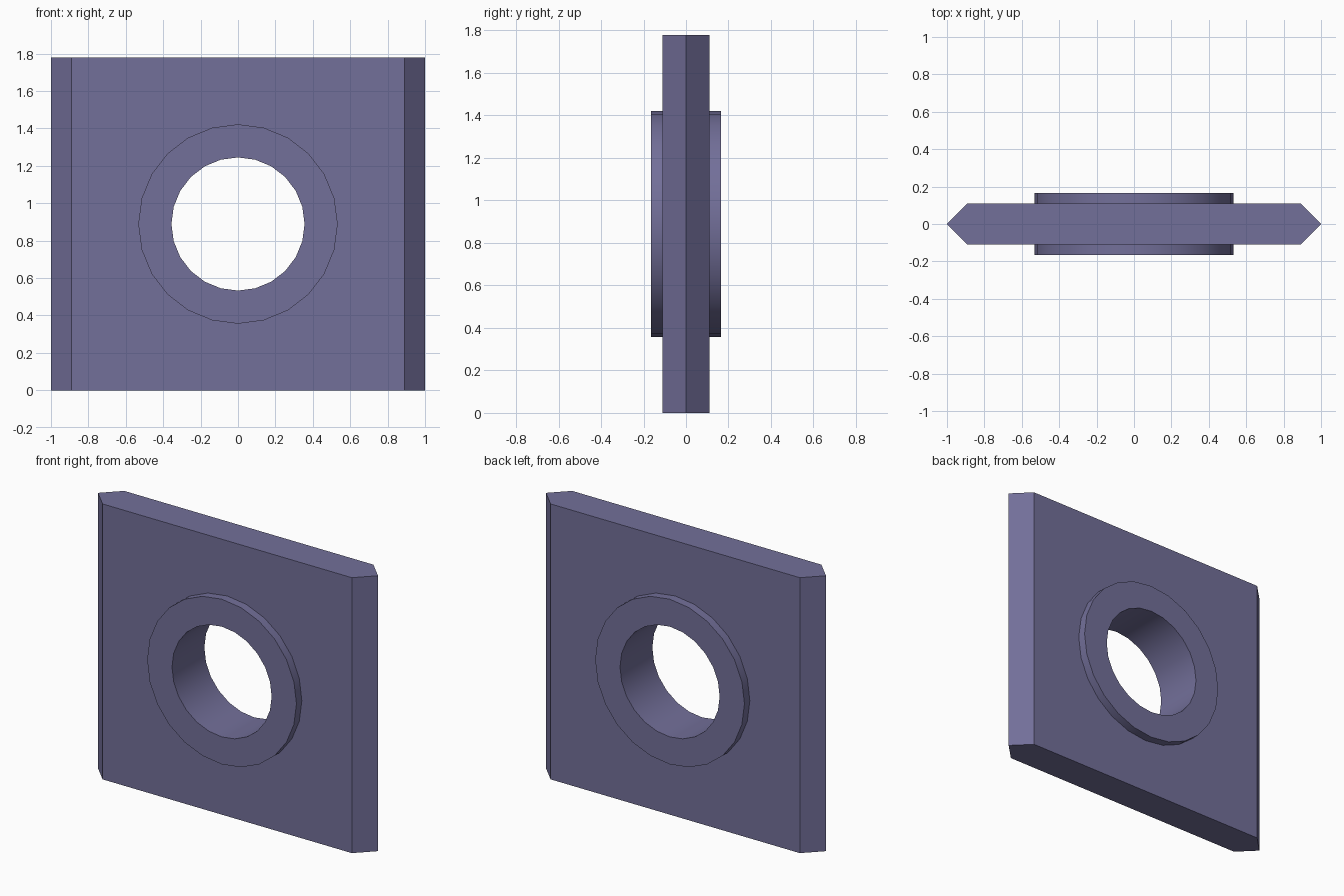
import bpy, bmesh
from math import radians

if "Cube" in bpy.data.objects:
    bpy.data.objects.remove(bpy.data.objects["Cube"])

CENTRE_Z = 0.889
SIDES = 24


def material(name, colour):
    mat = bpy.data.materials.new(name)
    mat.diffuse_color = colour
    mat.use_nodes = True
    mat.node_tree.nodes["Principled BSDF"].inputs["Base Color"].default_value = mat.diffuse_color
    return mat


def add_object(name, bm, mat=None):
    bmesh.ops.recalc_face_normals(bm, faces=bm.faces[:])
    mesh = bpy.data.meshes.new(name)
    bm.to_mesh(mesh)
    bm.free()
    obj = bpy.data.objects.new(name, mesh)
    bpy.context.collection.objects.link(obj)
    if mat:
        mesh.materials.append(mat)
    return obj


def revolve(name, profile, mat=None):
    """Spin a closed (radius, y) profile around the horizontal bore axis."""
    bm = bmesh.new()
    verts = [bm.verts.new((0, y, CENTRE_Z + r)) for r, y in profile]
    edges = [bm.edges.new((a, b)) for a, b in zip(verts, verts[1:] + verts[:1])]
    bmesh.ops.spin(bm, geom=verts + edges, cent=(0, 0, CENTRE_Z), axis=(0, 1, 0),
                   angle=radians(360), steps=SIDES, use_merge=True)
    bmesh.ops.remove_doubles(bm, verts=bm.verts[:], dist=1e-5)
    return add_object(name, bm, mat)


frame_mat = material("violet", (0.17, 0.16, 0.32, 1))
plate_mat = material("clear_violet", (0.17, 0.16, 0.32, 0.78))

# Plate: six-sided section with pointed side edges, pulled up
bm = bmesh.new()
outline = [(-1, 0), (-0.89, -0.11), (0.89, -0.11), (1, 0), (0.89, 0.11), (-0.89, 0.11)]
base = bm.faces.new([bm.verts.new((x, y, 0)) for x, y in outline])
top = bmesh.ops.extrude_face_region(bm, geom=[base], use_keep_orig=True)["geom"]
bmesh.ops.translate(bm, vec=(0, 0, 2 * CENTRE_Z),
                    verts=[g for g in top if isinstance(g, bmesh.types.BMVert)])
plate = add_object("plate", bm, plate_mat)

# Hidden cutter for the bore, its wall buried inside the collar
bm = bmesh.new()
bmesh.ops.create_cone(bm, cap_ends=True, segments=SIDES, radius1=0.45, radius2=0.45, depth=1)
cutter = add_object("bore_cutter", bm)
cutter.location.z = CENTRE_Z
cutter.rotation_euler.x = radians(90)
cutter.hide_render = True
cutter.hide_set(True)
bore = plate.modifiers.new("bore", 'BOOLEAN')
bore.operation = 'DIFFERENCE'
bore.solver = 'EXACT'
bore.object = cutter

# Collar: ring through the plate, proud on both faces
collar = revolve("collar", [(0.356, -0.165), (0.533, -0.165), (0.533, 0.165), (0.356, 0.165)],
                 frame_mat)
bpy.ops.object.select_all(action='DESELECT')
collar.select_set(True)
bpy.context.view_layer.objects.active = collar
bpy.ops.object.shade_smooth_by_angle(angle=radians(30))
